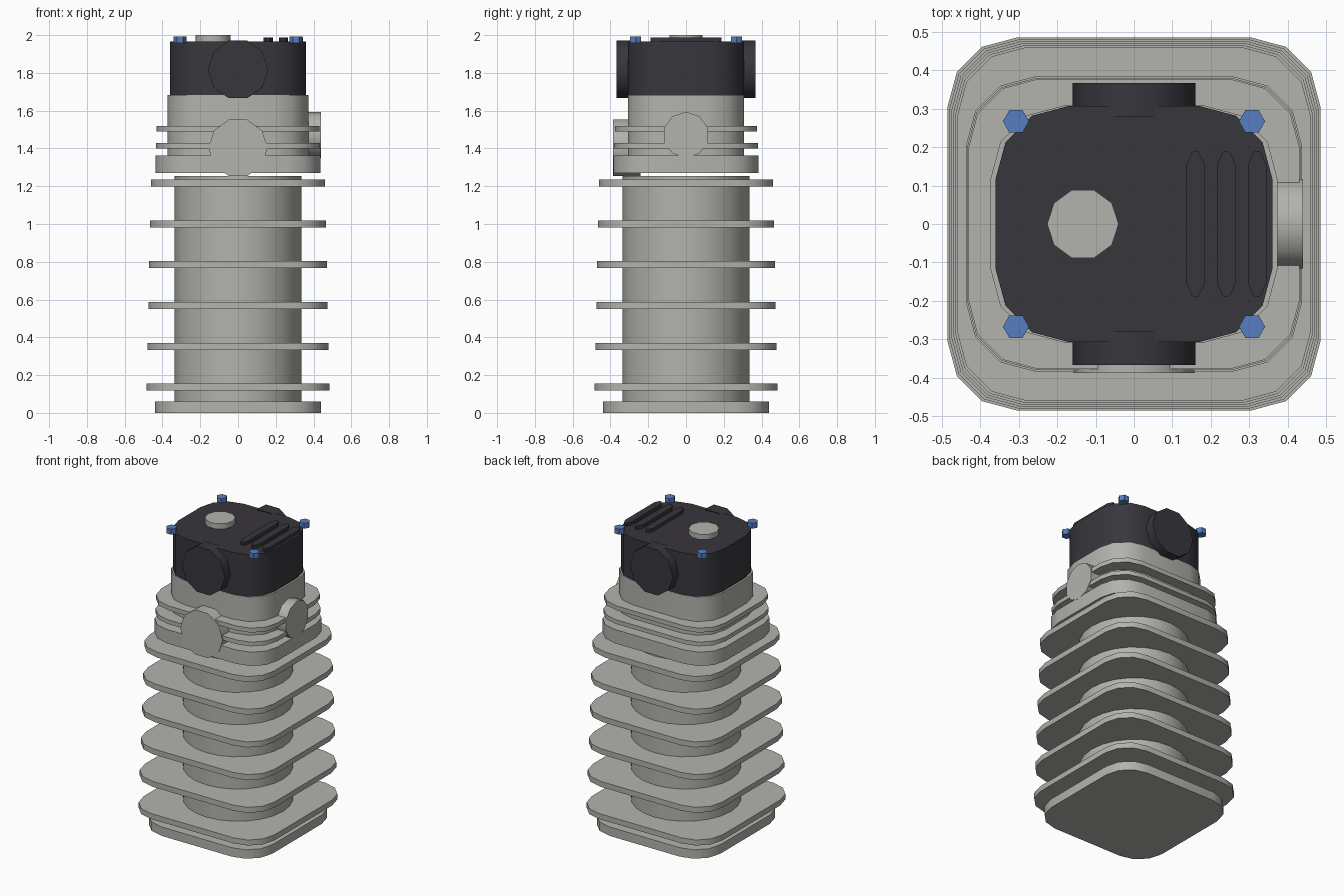
import bpy, bmesh, math
from mathutils import Matrix

if "Cube" in bpy.data.objects:
    bpy.data.objects.remove(bpy.data.objects["Cube"])


def material(name, rgb):
    m = bpy.data.materials.new(name)
    m.diffuse_color = (*rgb, 1)
    m.use_nodes = True
    m.node_tree.nodes["Principled BSDF"].inputs["Base Color"].default_value = m.diffuse_color
    return m


METAL = material("cast aluminium", (0.45, 0.45, 0.42))
DARK = material("dark cover", (0.039, 0.037, 0.046))
BLUE = material("blue bolt", (0.095, 0.21, 0.53))


def finish(name, bm, mat):
    bmesh.ops.recalc_face_normals(bm, faces=bm.faces)
    me = bpy.data.meshes.new(name)
    bm.to_mesh(me)
    bm.free()
    me.materials.append(mat)
    ob = bpy.data.objects.new(name, me)
    bpy.context.collection.objects.link(ob)
    bpy.ops.object.select_all(action='DESELECT')
    ob.select_set(True)
    bpy.context.view_layer.objects.active = ob
    bpy.ops.object.shade_smooth_by_angle(angle=math.radians(40))
    return ob


def prism(name, pts, z0, z1, mat):
    bm = bmesh.new()
    low = [bm.verts.new((x, y, z0)) for x, y in pts]
    top = [bm.verts.new((x, y, z1)) for x, y in pts]
    bm.faces.new(low[::-1])
    bm.faces.new(top)
    n = len(pts)
    for i in range(n):
        j = (i + 1) % n
        bm.faces.new((low[i], low[j], top[j], top[i]))
    return finish(name, bm, mat)


def slab(name, hx, hy, r, z0, z1, mat=METAL, seg=3):
    # rounded rectangle block
    pts = []
    for k, (sx, sy) in enumerate(((1, 1), (-1, 1), (-1, -1), (1, -1))):
        for i in range(seg + 1):
            a = math.pi / 2 * (k + i / seg)
            pts.append((sx * (hx - r) + r * math.cos(a), sy * (hy - r) + r * math.sin(a)))
    return prism(name, pts, z0, z1, mat)


def disc(name, r, n, z0, z1, mat, matrix=Matrix()):
    pts = [(r * math.cos(2 * math.pi * i / n), r * math.sin(2 * math.pi * i / n)) for i in range(n)]
    ob = prism(name, pts, z0, z1, mat)
    ob.data.transform(matrix)
    return ob


# barrel with base flange and tapering fins
disc("barrel", 0.335, 24, 0.03, 1.253, METAL)
slab("base_flange", 0.44, 0.44, 0.18, 0, 0.06)
for i in range(6):
    h = 0.485 - 0.005 * i
    z = 0.118 + 0.216 * i
    slab(f"barrel_fin_{i + 1}", h, h, 0.18, z, z + 0.037)

# cylinder head
slab("head_core", 0.373, 0.308, 0.19, 1.30, 1.684)
slab("head_base", 0.437, 0.384, 0.18, 1.27, 1.363)
slab("head_fin_lower", 0.434, 0.38, 0.18, 1.40, 1.428)
slab("head_fin_upper", 0.431, 0.377, 0.18, 1.49, 1.52)

# ports on the front and right of the head
along_y = Matrix.Rotation(math.pi / 2, 4, 'X')
along_x = Matrix.Rotation(math.pi / 2, 4, 'Y')
disc("front_port", 0.157, 10, 0.242, 0.387, METAL, Matrix.Translation((0, 0, 1.403)) @ along_y)
disc("right_port", 0.122, 10, 0.30, 0.439, METAL, Matrix.Translation((0, 0, 1.472)) @ along_x)

# top cover with round caps front and back
slab("cover", 0.36, 0.307, 0.19, 1.68, 1.965, DARK)
for name, a, b in (("front_cap", 0.28, 0.367), ("back_cap", -0.367, -0.28)):
    disc(name, 0.16, 10, a, b, DARK, Matrix.Translation((0, 0, 1.818)) @ along_y)

# raised ridges and filler cap
for i in range(3):
    x = 0.16 + 0.08 * i
    end = [(0.024, 0.155), (0.008, 0.188), (-0.008, 0.188), (-0.024, 0.155)]
    pts = [(x + a, b) for a, b in end] + [(x - a, -b) for a, b in end]
    prism(f"ridge_{i + 1}", pts, 1.95, 1.987, DARK)
disc("filler_cap", 0.093, 10, 1.95, 2.0, METAL, Matrix.Translation((-0.133, 0, 0)))

# corner bolts
for sx in (-1, 1):
    for sy in (-1, 1):
        disc(f"bolt_{'right' if sx > 0 else 'left'}_{'back' if sy > 0 else 'front'}", 0.034, 6,
             1.957, 1.993, BLUE, Matrix.Translation((0.307 * sx, 0.267 * sy, 0)))
